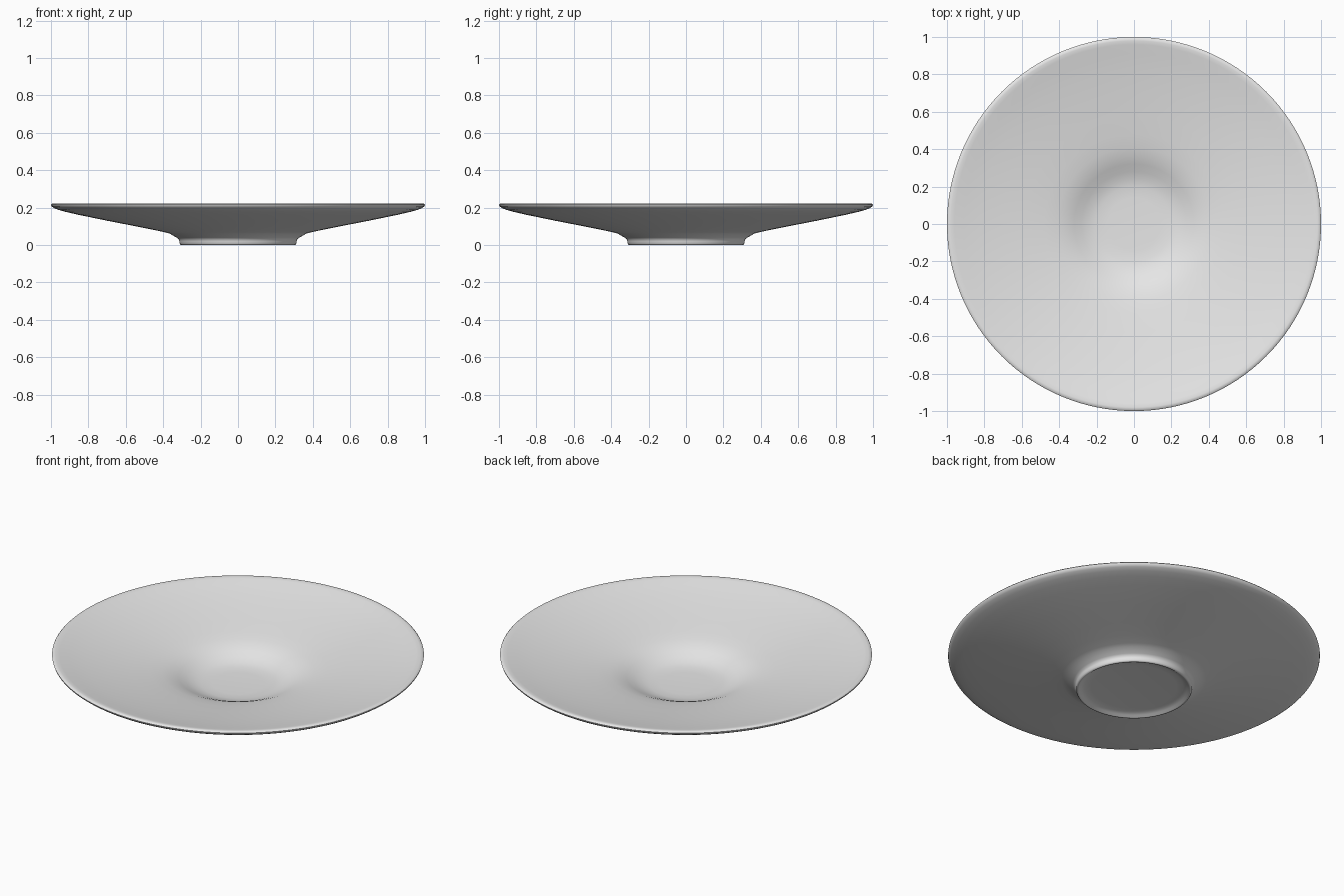
import bpy, bmesh, math

# saucer cross-section (radius, height), from centre of the well round to centre of the underside
PROFILE = [
    (0.0, 0.045), (0.14, 0.045), (0.20, 0.048), (0.24, 0.056), (0.28, 0.070), (0.32, 0.088),
    (0.36, 0.104), (0.41, 0.117), (0.48, 0.130), (0.58, 0.146), (0.70, 0.166), (0.82, 0.188),
    (0.91, 0.207), (0.96, 0.219), (0.98, 0.223), (0.994, 0.222), (1.0, 0.216), (0.997, 0.207),
    (0.985, 0.198), (0.96, 0.188), (0.92, 0.177), (0.85, 0.161), (0.70, 0.130), (0.55, 0.101),
    (0.45, 0.081), (0.39, 0.068), (0.365, 0.061), (0.345, 0.049), (0.328, 0.040), (0.317, 0.031),
    (0.314, 0.020), (0.312, 0.008), (0.308, 0.002), (0.302, 0.0), (0.297, 0.002),
    (0.285, 0.010), (0.265, 0.017), (0.23, 0.020), (0.0, 0.020),
]
SEGMENTS = 128

# lathe the profile
bm = bmesh.new()
verts = [bm.verts.new((r, 0, z)) for r, z in PROFILE]
edges = [bm.edges.new(pair) for pair in zip(verts, verts[1:])]
bmesh.ops.spin(bm, geom=verts + edges, cent=(0, 0, 0), axis=(0, 0, 1),
               angle=math.tau, steps=SEGMENTS, use_duplicate=False)
bmesh.ops.remove_doubles(bm, verts=bm.verts, dist=0.0002)
bmesh.ops.recalc_face_normals(bm, faces=bm.faces)
mesh = bpy.data.meshes.new("saucer")
bm.to_mesh(mesh)
bm.free()

# glazed ceramic
ceramic = bpy.data.materials.new("pale_grey_ceramic")
ceramic.diffuse_color = (0.8, 0.8, 0.8, 1)
mesh.materials.append(ceramic)

saucer = bpy.data.objects.new("saucer", mesh)
bpy.context.collection.objects.link(saucer)
bpy.context.view_layer.objects.active = saucer
saucer.select_set(True)
bpy.ops.object.shade_smooth_by_angle(angle=math.radians(50))
